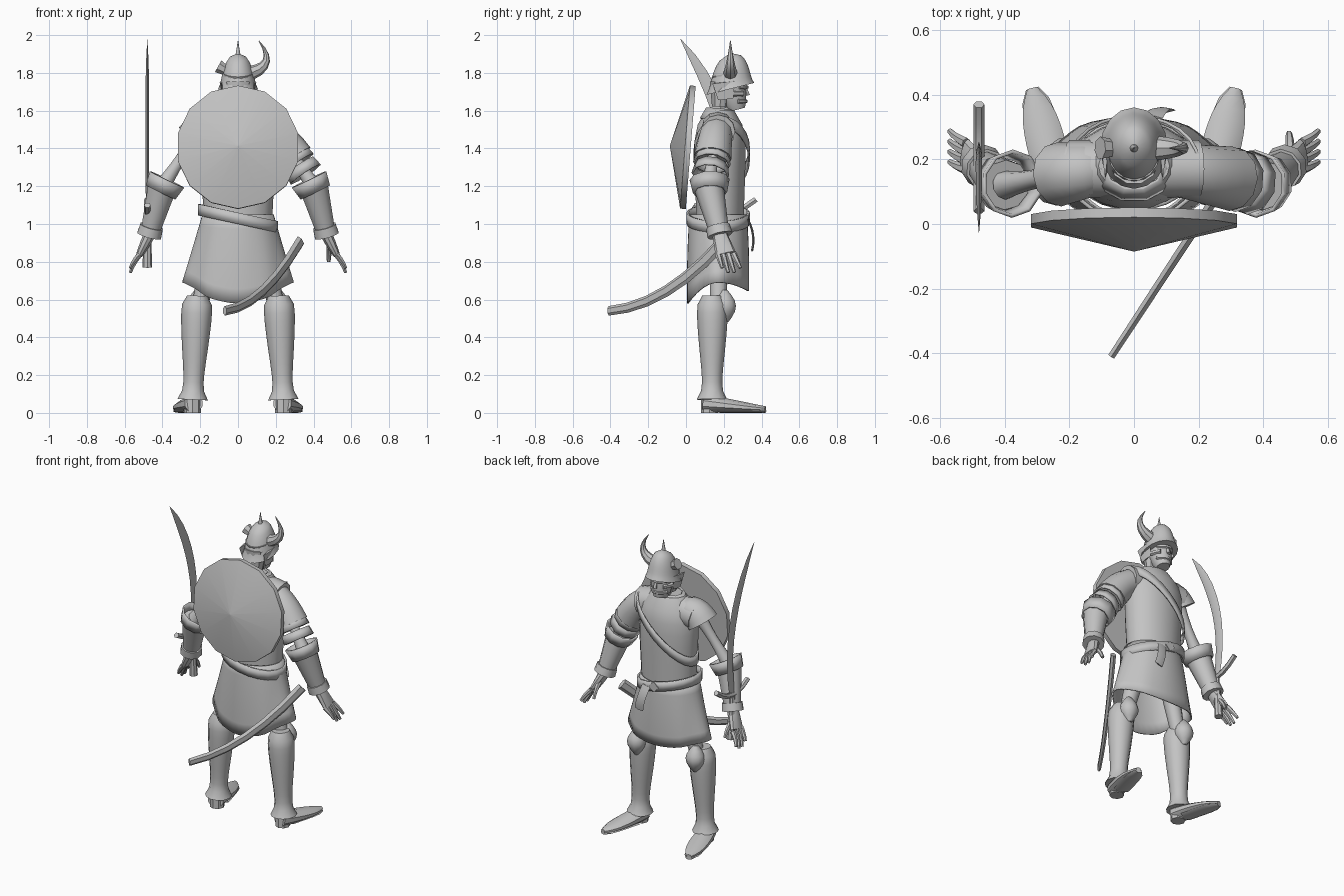
import bpy
from math import sin, cos, atan2, pi
from mathutils import Vector

if "Cube" in bpy.data.objects:
    bpy.data.objects.remove(bpy.data.objects["Cube"])

SHADE = 0.55
grey = bpy.data.materials.new("plain grey")
grey.use_nodes = True
grey.diffuse_color = (SHADE, SHADE, SHADE, 1)
shader = next(node for node in grey.node_tree.nodes if node.type == 'BSDF_PRINCIPLED')
shader.inputs["Base Color"].default_value = (SHADE, SHADE, SHADE, 1)

ACROSS, DEPTH, UP = Vector((1, 0, 0)), Vector((0, 1, 0)), Vector((0, 0, 1))


def value(spec, t):
    """A constant, a (start, end) pair or a function of t."""
    if callable(spec):
        return spec(t)
    if isinstance(spec, tuple):
        return spec[0] + (spec[1] - spec[0]) * t
    return spec


def mix(start, end, t):
    return Vector(start).lerp(Vector(end), t)


def sweep(name, start, end, radius, squash=1, bow=(0, 0, 0), ref=ACROSS, sides=10,
          steps=6, lean=(0, 0), shell=0):
    """Tube from start to end, bent by bow at its middle and sheared by lean.
    Radius runs along ref, radius times squash across it; a shell is open."""
    start, end, bow = Vector(start), Vector(end), Vector(bow)
    verts, faces = [], []
    for i in range(steps + 1):
        t = i / steps
        centre = start.lerp(end, t) + bow * (4 * t * (1 - t))
        tangent = (end - start + bow * (4 - 8 * t)).normalized()
        u = (ref - tangent * ref.dot(tangent)).normalized()
        v = tangent.cross(u)
        r, ratio = value(radius, t), value(squash, t)
        for j in range(sides):
            a = 2 * pi * j / sides
            p = centre + u * (r * cos(a)) + v * (r * ratio * sin(a))
            p.z += lean[0] * (p.x - centre.x) + lean[1] * (p.y - centre.y)
            verts.append(p)
    for i in range(steps):
        for j in range(sides):
            a, b = i * sides + j, i * sides + (j + 1) % sides
            faces.append((a, b, b + sides, a + sides))
    if not shell:
        faces.append(tuple(reversed(range(sides))))
        faces.append(tuple(range(steps * sides, len(verts))))
    mesh = bpy.data.meshes.new(name)
    mesh.from_pydata(verts, [], faces)
    mesh.materials.append(grey)
    part = bpy.data.objects.new(name, mesh)
    bpy.context.collection.objects.link(part)
    bpy.ops.object.select_all(action='DESELECT')
    part.select_set(True)
    bpy.context.view_layer.objects.active = part
    bpy.ops.object.shade_smooth_by_angle(angle=pi / 5)
    if shell:
        thickness = part.modifiers.new("thickness", 'SOLIDIFY')
        thickness.thickness = shell
        thickness.offset = 0
    return part


# Torso, shoulders, collar and neck
sweep("torso", (0, .18, 1), (0, .18, 1.6), lambda t: .18 + .03 * t - .1 * t**8,
      squash=.7, sides=18, steps=8)
sweep("shoulders", (-.2, .17, 1.49), (.2, .17, 1.49), .09, bow=(0, 0, .02), ref=DEPTH, sides=12)
sweep("collar", (0, .17, 1.55), (0, .175, 1.61), (.13, .09), squash=.75, steps=1, shell=.01)
sweep("neck", (0, .2, 1.54), (0, .22, 1.7), .03, steps=1)

# Chest strap and belt
sweep("chest_strap", (0, .19, 1.34), (0, .19, 1.4), .2, squash=.72, sides=24, steps=1,
      lean=(.85, 0), shell=.01)
sweep("belt", (0, .17, 1), (0, .17, 1.06), .205, squash=.79, sides=20, steps=1,
      lean=(-.22, 0), shell=.012)
sweep("belt_buckle", (0, .32, 1.03), (0, .34, 1.03), .035, sides=4, steps=1)
sweep("belt_tail", (.06, .33, 1.02), (.1, .35, .86), .03, squash=.2, bow=(0, .015, 0), sides=4)

# Skirt with folds and a hem that dips at the back
skirt = sweep("skirt", (0, .17, 1.05), (0, .17, .69), (.185, .28), squash=(.8, .57),
              sides=40, shell=.008)
for vert in skirt.data.vertices:
    drop, y = 1.05 - vert.co.z, vert.co.y - .17
    vert.co.x *= 1 + .12 * drop * cos(8 * atan2(y, vert.co.x))
    vert.co.z -= drop * y * y * (12 if y < 0 else 5)

# Skull
sweep("skull", (0, .27, 1.605), (0, .22, 1.8), lambda t: .04 + .04 * t**.6, squash=1.12, sides=14)
sweep("skull_back", (0, .18, 1.62), (0, .19, 1.75), (.05, .075), squash=.9)
for name, z, y in (("brow", 1.725, .28), ("teeth", 1.65, .275)):
    sweep(name, (-.055, y, z), (.055, y, z), .012, bow=(0, .04, 0), ref=UP, sides=6)
sweep("nose", (0, .31, 1.73), (0, .325, 1.68), (.01, .014), sides=5, steps=1)

# Helmet with a spike, one whole horn and one broken horn
sweep("helmet", (0, .235, 1.715), (0, .235, 1.9),
      lambda t: .01 + .08 * (1 - t * t)**.5 + .015 * (1 - t)**6,
      squash=1.2, sides=16, steps=9, lean=(0, .25))
sweep("helmet_spike", (0, .235, 1.89), (0, .235, 1.97), (.014, .001), steps=1)
sweep("horn", (.07, .235, 1.8), (.11, .235, 1.97), (.038, .002), bow=(.06, 0, -.02),
      ref=DEPTH, sides=8)
sweep("broken_horn", (-.06, .235, 1.81), (-.105, .235, 1.835), (.026, .036), ref=DEPTH,
      sides=7, steps=1)

for s, tag in ((1, "left"), (-1, "right")):
    # Sides of the face
    sweep(f"cheekbone_{tag}", (s * .07, .24, 1.69), (s * .04, .3, 1.69), .015, ref=UP, sides=6)
    sweep(f"cheek_flap_{tag}", (s * .09, .2, 1.75), (s * .08, .21, 1.66), (.06, .04),
          squash=.12, ref=DEPTH, sides=4, steps=1)

    # Arm joints
    shoulder, elbow = Vector((s * .2, .16, 1.5)), Vector((s * .4, .12, 1.2))
    wrist, tips = Vector((s * .47, .18, .94)), Vector((s * .57, .24, .74))
    knuckles = mix(wrist, tips, .5)

    # Sleeve, torn short on the sword side
    sweep(f"sleeve_{tag}", (s * .12, .17, 1.5), mix(shoulder, elbow, .5 if s > 0 else .15),
          (.08, .1), bow=(0, 0, .03), ref=DEPTH, sides=12)

    # Arm and gauntlet
    sweep(f"upper_arm_{tag}", shoulder, elbow, lambda t: .045 - .015 * sin(pi * t), ref=DEPTH)
    sweep(f"gauntlet_cuff_{tag}", mix(shoulder, elbow, .88), mix(elbow, wrist, .12),
          (.1, .085), ref=DEPTH, steps=1, shell=.012)
    sweep(f"gauntlet_{tag}", elbow, wrist, (.08, .05), ref=DEPTH)
    sweep(f"wrist_band_{tag}", mix(elbow, wrist, .82), wrist, (.064, .068), ref=DEPTH, steps=1)

    # Hand with spread fingers
    sweep(f"palm_{tag}", wrist, knuckles, (.04, .055), squash=(.8, .35), ref=DEPTH, steps=3)
    for finger in range(4):
        spread = finger - 1.5
        sweep(f"finger_{tag}_{finger + 1}", knuckles + DEPTH * (.027 * spread),
              tips + DEPTH * (.032 * spread) + UP * (.012 * spread**2),
              (.017, .009), bow=(s * .005, 0, 0), ref=DEPTH, sides=6, steps=3)
    sweep(f"thumb_{tag}", mix(wrist, knuckles, .3), (s * .48, .28, .8), (.018, .01),
          bow=(0, .015, 0), ref=ACROSS, sides=6, steps=3)

    # Leg, knee cap and boot
    knee, ankle = Vector((s * .215, .17, .52)), Vector((s * .24, .138, .07))
    sweep(f"thigh_{tag}", (s * .12, .175, .9), knee, (.06, .04))
    sweep(f"knee_cap_{tag}", knee + DEPTH * .04 - UP * .04, knee + DEPTH * .035 + UP * .13,
          lambda t: .015 + .045 * sin(pi * t))
    sweep(f"boot_shaft_{tag}", ankle, (s * .215, .14, .62),
          lambda t: .046 + .038 * sin(pi * t / 2)**1.5 + .035 * (1 - t)**14 - .03 * t**20,
          sides=12, steps=12)
    sweep(f"foot_{tag}", (s * .235, .1, .05), (s * .315, .42, .02), (.05, .015),
          squash=lambda t: 1 + 1.9 * t - 1.8 * t**8, ref=UP, steps=10)
    sweep(f"heel_{tag}", (s * .24, .125, 0), (s * .24, .125, .07), .045, sides=8, steps=1)
    sweep(f"sole_{tag}", (s * .25, .18, .01), (s * .315, .42, .01), .01,
          squash=lambda t: 5 - 3 * t**8, ref=UP, sides=8)

    # Extra armour on the shield side
    if s > 0:
        for name, t in (("sleeve_rim", .45), ("arm_band", .64)):
            sweep(f"{name}_{tag}", mix(shoulder, elbow, t), mix(shoulder, elbow, t + .15),
                  (.085, .095), ref=DEPTH, steps=1, shell=.01)

# Round shield on the back: thick rim with a shallow cone
hub, axis = Vector((0, .025, 1.405)), Vector((0, -1, .08))
sweep("shield_rim", hub, hub + axis * .03, .327, ref=UP, sides=14, steps=1)
sweep("shield_cone", hub + axis * .03, hub + axis * .11, (.327, .002), ref=UP, sides=14, steps=1)

# Sheath across the hip
sweep("sheath", (-.07, -.41, .54), (.33, .2, .91), (.025, .035), squash=.5,
      bow=(0, 0, -.08), ref=UP, sides=6)

# Curved sword beside the hand
sword = ACROSS * -.48
sweep("sword_blade", sword + Vector((0, .2, 1.05)), sword + Vector((0, -.03, 1.98)),
      lambda t: .028 + .016 * t - .043 * t**6, squash=.28, bow=(0, .11, 0), ref=DEPTH,
      sides=4, steps=10)
sweep("sword_guard", sword + Vector((0, .04, 1.1)), sword + Vector((0, .37, 1.13)),
      .017, bow=(0, 0, -.06), sides=6)
sweep("sword_grip", sword + Vector((0, .2, 1.05)), sword + Vector((0, .22, .77)), (.016, .026), sides=8)
